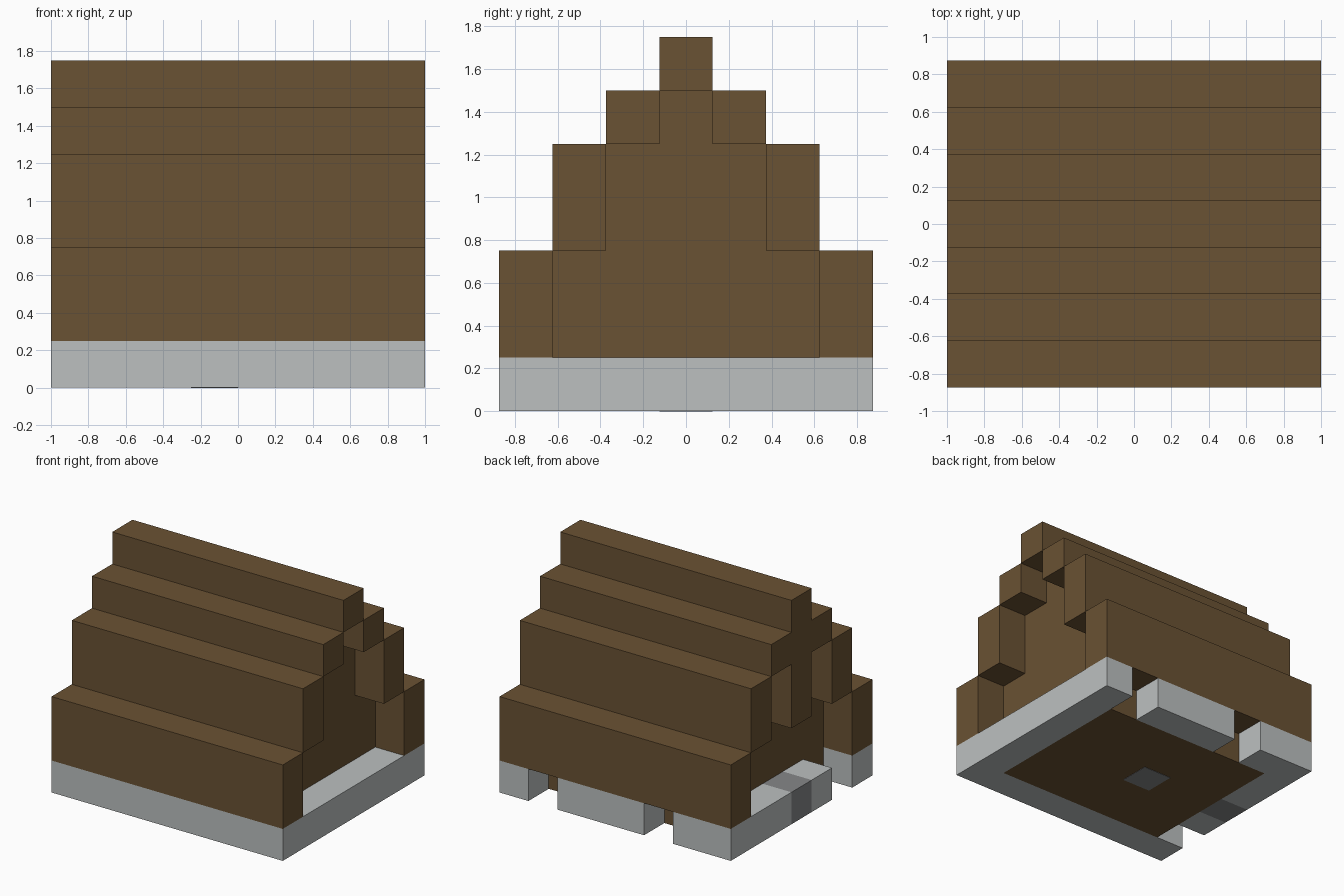
import bpy
import bmesh

cube = bpy.data.objects.get("Cube")
if cube:
    bpy.data.objects.remove(cube, do_unlink=True)

U = 0.25  # one building block


def material(name, srgb):
    linear = [((c / 255 + 0.055) / 1.055) ** 2.4 for c in srgb] + [1]
    mat = bpy.data.materials.new(name)
    mat.use_nodes = True
    mat.diffuse_color = linear
    mat.node_tree.nodes["Principled BSDF"].inputs["Base Color"].default_value = linear
    return mat


wood = material("brown wood", (106, 82, 51))
pale = material("pale stone", (188, 192, 192))
grey = material("grey stone", (134, 135, 137))


def add_object(name, bm, mat):
    bmesh.ops.recalc_face_normals(bm, faces=bm.faces)
    mesh = bpy.data.meshes.new(name)
    bm.to_mesh(mesh)
    bm.free()
    mesh.materials.append(mat)
    obj = bpy.data.objects.new(name, mesh)
    bpy.context.collection.objects.link(obj)


def box(name, mat, x, y, z):
    """Box from (low, high) ranges, counted in blocks."""
    bm = bmesh.new()
    bmesh.ops.create_cube(bm, size=1)
    for v in bm.verts:
        v.co = [U * (sum(r) / 2 + c * (r[1] - r[0])) for c, r in zip(v.co, (x, y, z))]
    add_object(name, bm, mat)


# Solid house body: stepped gable profile extruded along x
half = [(2.5, 0), (2.5, 3), (1.5, 3), (1.5, 5), (0.5, 5), (0.5, 6)]
profile = half + [(-y, z) for y, z in reversed(half)]
bm = bmesh.new()
face = bm.faces.new([bm.verts.new((-3 * U, y * U, z * U)) for y, z in profile])
ext = bmesh.ops.extrude_face_region(bm, geom=[face])
bmesh.ops.translate(bm, vec=(6 * U, 0, 0),
                    verts=[g for g in ext["geom"] if isinstance(g, bmesh.types.BMVert)])
add_object("house_body", bm, wood)

# Roof steps overhanging both gables, mirrored front and back
full = (-4, 4)
for name, y0, z in (("lower_step", 2.5, (1, 3)),
                    ("middle_step", 1.5, (3, 5)),
                    ("upper_step", 0.5, (5, 6))):
    box("front_" + name, wood, full, (-y0 - 1, -y0), z)
    box("back_" + name, wood, full, (y0, y0 + 1), z)
box("roof_ridge", wood, full, (-0.5, 0.5), (6, 7))

# Hanging beam in the middle of one gable
box("gable_beam", wood, (-4, -3), (-0.5, 0.5), (3, 6))

# Stone footing, with gaps at the back and on one side
ground = (0, 1)
box("front_footing", pale, full, (-3.5, -2.5), ground)
box("side_footing", pale, (3, 4), (-2.5, 3.5), ground)
box("back_footing_middle", pale, (-1, 2), (2.5, 3.5), ground)
box("back_footing_corner", pale, (-4, -2), (2.5, 3.5), ground)
box("entry_footing_back", pale, (-4, -3), (0.5, 2.5), ground)
box("entry_footing_front", pale, (-4, -3), (-1.5, -0.5), ground)
box("entry_step", grey, (-4, -3), (-0.5, 0.5), ground)

# Hearth stone showing through the floor
box("hearth_stone", grey, (-1, 0), (-0.5, 0.5), (-0.01, 1))
